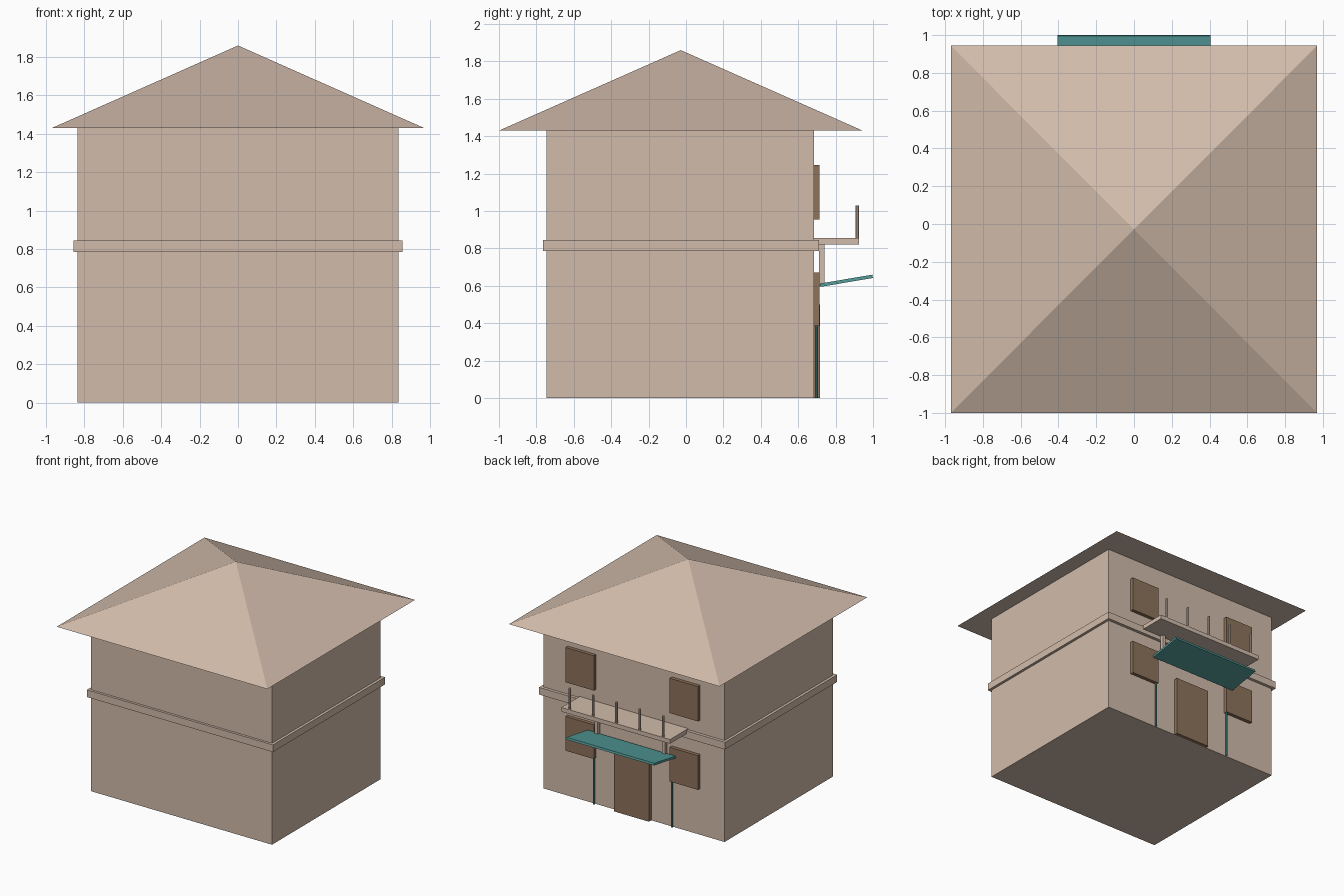
import bpy
import math

cube = bpy.data.objects.get("Cube")
if cube:
    bpy.data.objects.remove(cube, do_unlink=True)


def material(name, rgb):
    mat = bpy.data.materials.new(name)
    mat.use_nodes = True
    mat.diffuse_color = (*rgb, 1)
    mat.node_tree.nodes["Principled BSDF"].inputs["Base Color"].default_value = (*rgb, 1)
    return mat


beige = material("warm beige", (0.64, 0.5, 0.405))
brown = material("wood brown", (0.27, 0.17, 0.106))
teal = material("teal", (0.09, 0.34, 0.33))


def finish(name, mat):
    obj = bpy.context.object
    obj.name = name
    obj.data.materials.append(mat)
    return obj


def box(name, mat, x, y, z, tilt=0):
    """Box from (min, max) ranges, optionally tilted about x."""
    ranges = (x, y, z)
    bpy.ops.mesh.primitive_cube_add(size=1, location=[(a + b) / 2 for a, b in ranges])
    obj = finish(name, mat)
    obj.scale = [b - a for a, b in ranges]
    obj.rotation_euler.x = tilt
    return obj


def rod(name, mat, radius, x, y, z):
    bpy.ops.mesh.primitive_cylinder_add(vertices=8, radius=radius, depth=z[1] - z[0],
                                        location=(x, y, sum(z) / 2))
    return finish(name, mat)


WALL = 0.685  # back wall plane

# Main body and the band between the storeys
box("walls", beige, (-0.835, 0.835), (-0.745, WALL), (0, 1.43))
box("storey_band", beige, (-0.857, 0.857), (-0.765, 0.71), (0.785, 0.845))

# Pyramid roof
bpy.ops.mesh.primitive_cone_add(vertices=4, radius1=math.sqrt(0.5), radius2=0, depth=1,
                                rotation=(0, 0, math.pi / 4))
bpy.ops.object.transform_apply(location=False, rotation=True, scale=False)
roof = finish("roof", beige)
roof.location = (0, -0.028, 1.645)
roof.scale = (1.94, 1.944, 0.43)

# Door and windows on the back wall
box("door", brown, (-0.16, 0.16), (WALL, 0.716), (0, 0.5))
for side, label in ((1, "left"), (-1, "right")):
    x = side * 0.48
    for level, z in (("lower", (0.385, 0.67)), ("upper", (0.955, 1.245))):
        box(f"{level}_window_{label}", brown, (x - 0.13, x + 0.13), (WALL, 0.714), z)
    # Thin teal posts and the hangers joining balcony and awning
    rod(f"awning_post_{label}", teal, 0.008, side * 0.36, 0.698, (0, 0.6))
    hx = side * 0.31
    box(f"awning_hanger_{label}", beige, (hx - 0.014, hx + 0.014), (0.712, 0.74), (0.6, 0.82))

# Balcony slab with its row of posts
box("balcony", beige, (-0.5, 0.5), (WALL, 0.925), (0.82, 0.855))
for i in range(5):
    rod(f"balcony_post_{i + 1}", beige, 0.01, (i - 2) * 0.215, 0.915, (0.855, 1.03))

# Tilted awning over the door
box("awning", teal, (-0.405, 0.405), (0.715, 1.0), (0.618, 0.636), tilt=math.radians(9.5))
